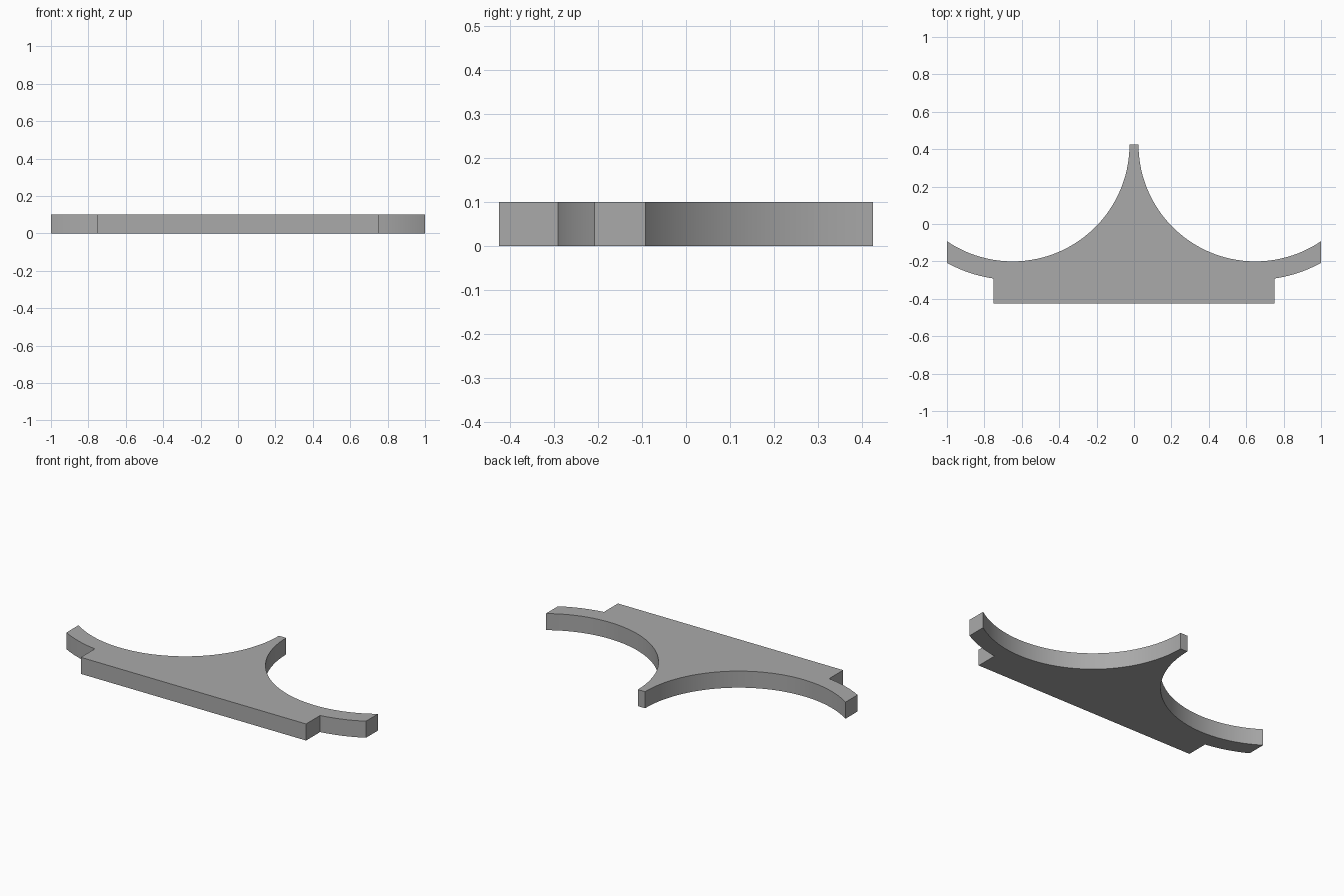
import bpy
import bmesh
from math import sin, cos, asin, acos, radians

cube = bpy.data.objects.get("Cube")
if cube:
    bpy.data.objects.remove(cube, do_unlink=True)

THICK = 0.1
BACK, FRONT = 0.425, -0.425
CX, CY = 0.649, 0.425          # centre of the round cradle
R_IN, R_OUT = 0.625, 0.7235    # inner and outer radius of the cradle arm
BASE_X = 0.752                 # half width of the straight base
SEGMENTS = 40


def arc(radius, start, end, count):
    """Points on a cradle circle, angles measured from straight down."""
    angles = [start + (end - start) * i / count for i in range(count + 1)]
    return [(CX + radius * sin(a), CY - radius * cos(a)) for a in angles]


# Left half of the outline: tip, cradle, arm end, arm underside, base
half = arc(R_IN, radians(-90), asin((1 - CX) / R_IN), SEGMENTS)
half += arc(R_OUT, asin((1 - CX) / R_OUT), asin((BASE_X - CX) / R_OUT), 10)
half.append((BASE_X, FRONT))
outline = half + [(-x, y) for x, y in reversed(half)]

# Extrude the outline into a plate
bm = bmesh.new()
face = bm.faces.new([bm.verts.new((x, y, 0)) for x, y in outline])
result = bmesh.ops.extrude_face_region(bm, geom=[face])
top = [v for v in result["geom"] if isinstance(v, bmesh.types.BMVert)]
bmesh.ops.translate(bm, verts=top, vec=(0, 0, THICK))
bmesh.ops.recalc_face_normals(bm, faces=bm.faces)
mesh = bpy.data.meshes.new("cradle_plate")
bm.to_mesh(mesh)
bm.free()

plate = bpy.data.objects.new("cradle_plate", mesh)
bpy.context.collection.objects.link(plate)

# Plain grey
grey = bpy.data.materials.new("grey")
grey.use_nodes = True
colour = (0.4, 0.4, 0.4, 1)
grey.diffuse_color = colour
grey.node_tree.nodes["Principled BSDF"].inputs["Base Color"].default_value = colour
mesh.materials.append(grey)

# Smooth curved walls, sharp rims
bpy.ops.object.select_all(action="DESELECT")
plate.select_set(True)
bpy.context.view_layer.objects.active = plate
bpy.ops.object.shade_smooth_by_angle(angle=radians(30))
